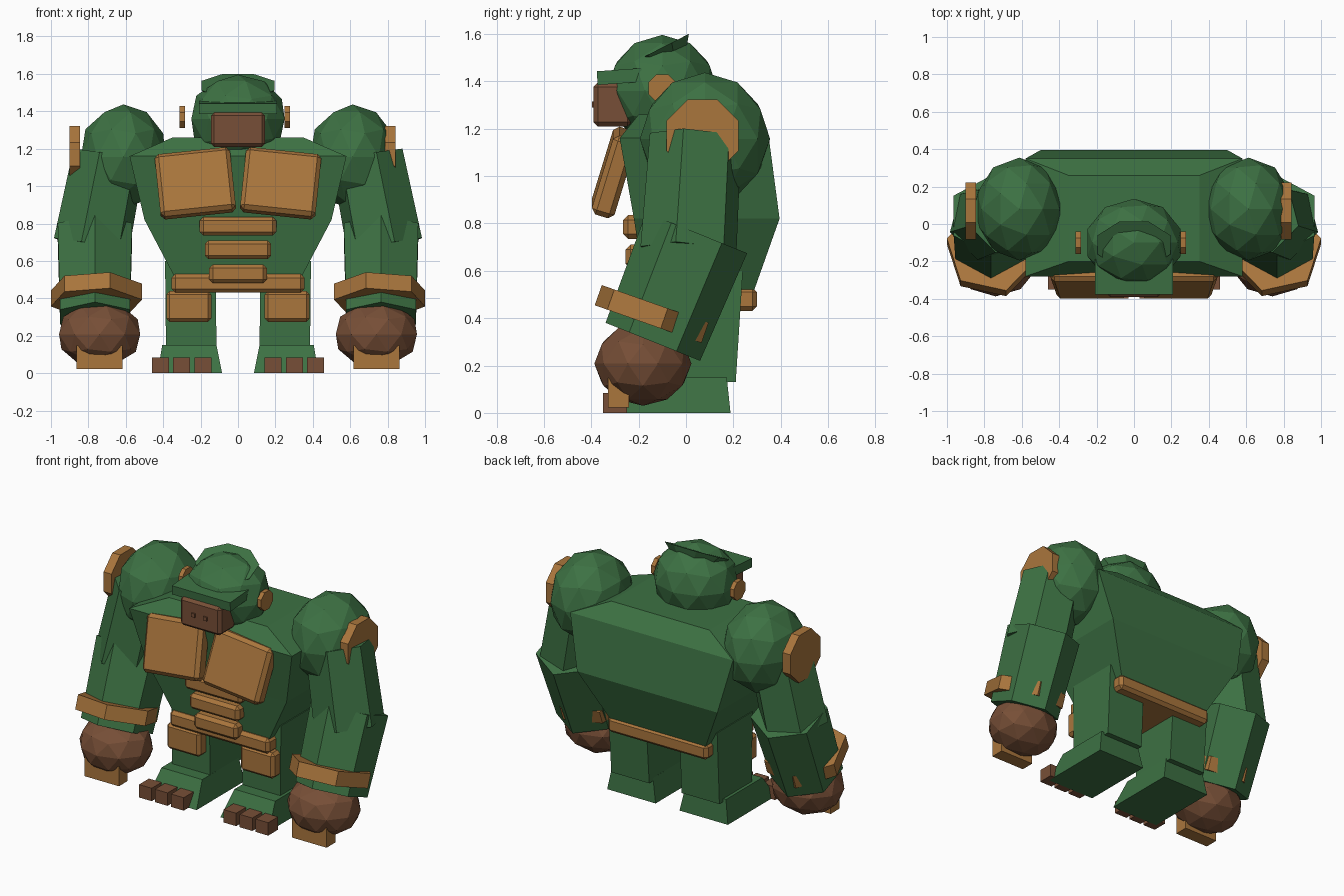
import bpy, bmesh, math
from mathutils import Vector, Matrix, Euler

if "Cube" in bpy.data.objects:
    bpy.data.objects.remove(bpy.data.objects["Cube"])


def material(name, rgb):
    m = bpy.data.materials.new(name)
    m.diffuse_color = (*rgb, 1)
    m.use_nodes = True
    m.node_tree.nodes["Principled BSDF"].inputs["Base Color"].default_value = m.diffuse_color
    return m


GREEN = material("green", (0.046, 0.165, 0.056))
TAN = material("tan", (0.40, 0.18, 0.046))
BROWN = material("brown", (0.185, 0.078, 0.038))


def finish(name, bm, mat, bevel=0.0):
    bmesh.ops.recalc_face_normals(bm, faces=bm.faces)
    me = bpy.data.meshes.new(name)
    bm.to_mesh(me)
    bm.free()
    me.materials.append(mat)
    ob = bpy.data.objects.new(name, me)
    bpy.context.collection.objects.link(ob)
    if bevel:
        mod = ob.modifiers.new("bevel", 'BEVEL')
        mod.width = bevel
        mod.segments = 1
    return ob


def placed(loc, size, rot):
    r = Euler([math.radians(a) for a in rot]).to_matrix().to_4x4()
    return Matrix.Translation(loc) @ r @ Matrix.Diagonal((*size, 1))


def box(name, loc, size, mat, bevel=0.0, rot=(0, 0, 0)):
    bm = bmesh.new()
    bmesh.ops.create_cube(bm, size=1, matrix=placed(loc, size, rot))
    return finish(name, bm, mat, bevel)


def ball(name, loc, radii, mat, rot=(0, 0, 0)):
    bm = bmesh.new()
    bmesh.ops.create_icosphere(bm, subdivisions=2, radius=1, matrix=placed(loc, radii, rot))
    return finish(name, bm, mat)


def tube(name, bottom, top, r1, r2, mat, sides=6, yaw=0):
    """Capped prism between two points."""
    a, b = Vector(bottom), Vector(top)
    d = b - a
    q = Vector((0, 0, 1)).rotation_difference(d).to_matrix().to_4x4()
    m = Matrix.Translation((a + b) / 2) @ q @ Matrix.Rotation(math.radians(yaw), 4, 'Z')
    bm = bmesh.new()
    bmesh.ops.create_cone(bm, cap_ends=True, segments=sides, radius1=r1, radius2=r2,
                          depth=d.length, matrix=m)
    return finish(name, bm, mat)


def loft(name, sections, mat):
    """Stack of rectangles: (z, x0, x1, y0, y1), bottom to top."""
    bm = bmesh.new()
    rings = [[bm.verts.new(p) for p in ((x0, y0, z), (x1, y0, z), (x1, y1, z), (x0, y1, z))]
             for z, x0, x1, y0, y1 in sections]
    for lo, hi in zip(rings, rings[1:]):
        for i in range(4):
            j = (i + 1) % 4
            bm.faces.new((lo[i], lo[j], hi[j], hi[i]))
    bm.faces.new(rings[0])
    bm.faces.new(rings[-1])
    return finish(name, bm, mat)


# Torso and belt
loft("torso", [(0.44, -0.30, 0.30, -0.16, 0.26), (0.82, -0.50, 0.50, -0.22, 0.395),
               (1.16, -0.58, 0.58, -0.28, 0.35), (1.26, -0.35, 0.35, -0.20, 0.26)], GREEN)
box("belt", (0, 0.05, 0.48), (0.71, 0.50, 0.10), TAN, 0.02)

# Belly plates
for i, (z, w, y) in enumerate(((0.785, 0.41, -0.215), (0.66, 0.355, -0.205), (0.532, 0.31, -0.19))):
    box(f"belly_plate_{i + 1}", (0, y, z), (w, 0.10, 0.10), TAN, 0.02)

# Head, cap flap, brow, muzzle and nostrils
ball("head", (0, -0.10, 1.36), (0.262, 0.235, 0.236), GREEN)
flap = tube("cap_flap", (0, 0, -0.025), (0, 0, 0.025), 0.11, 0.15, GREEN, 8, 22.5)
flap.data.transform(placed((0, -0.10, 1.515), (1.4, 1.0, 1.0), (27, 0, 0)))
box("brow", (0, -0.28, 1.42), (0.415, 0.19, 0.058), GREEN, rot=(4, 0, 0))
box("muzzle", (0, -0.31, 1.302), (0.29, 0.16, 0.185), BROWN, 0.018)
for s in (-1, 1):
    box("nostril", (0.043 * s, -0.393, 1.302), (0.025, 0.009, 0.025), BROWN)

# Ear and shoulder discs
for side, ear_x, disc_x in (("left", -0.298, -0.872), ("right", 0.263, 0.815)):
    tube(f"{side}_ear", (ear_x - 0.014, -0.10, 1.37), (ear_x + 0.014, -0.10, 1.37),
         0.064, 0.064, TAN, 8, 22.5)
    tube(f"{side}_shoulder_disc", (disc_x - 0.028, 0.07, 1.17), (disc_x + 0.028, 0.07, 1.17),
         0.165, 0.165, TAN, 8, 22.5)

for s, side in ((-1, "left"), (1, "right")):
    # Chest plate
    box(f"{side}_chest_plate", (0.228 * s, -0.305, 1.015), (0.405, 0.10, 0.35), TAN, 0.022,
        rot=(-17, 6 * s, 0))

    # Arm
    ball(f"{side}_shoulder", (0.613 * s, 0.08, 1.157), (0.238, 0.275, 0.28), GREEN)
    tube(f"{side}_upper_arm", (0.785 * s, 0.01, 0.68), (0.69 * s, 0.04, 1.16),
         0.21, 0.20, GREEN, 6, 15 * s)
    tube(f"{side}_forearm", (0.765 * s, -0.14, 0.30), (0.765 * s, 0.045, 0.76),
         0.215, 0.23, GREEN)
    tube(f"{side}_cuff", (0.757 * s, -0.16, 0.375), (0.757 * s, -0.185 + 0.055, 0.46),
         0.25, 0.25, TAN, 6, -17 * s)
    ball(f"{side}_fist", (0.74 * s, -0.182, 0.208), (0.228, 0.205, 0.178), BROWN)
    box(f"{side}_knuckle", (0.74 * s, -0.285, 0.085), (0.245, 0.09, 0.125), TAN)

    # Leg, thigh plate, foot and toes
    def span(a, b):
        return sorted((a * s, b * s))

    loft(f"{side}_leg", [(0.13, *span(0.115, 0.385), -0.12, 0.21),
                         (0.60, *span(0.12, 0.39), -0.12, 0.24)], GREEN)
    box(f"{side}_thigh_plate", (0.263 * s, -0.145, 0.357), (0.24, 0.09, 0.165), TAN, 0.018)
    loft(f"{side}_foot", [(0, *span(0.085, 0.43), -0.30, 0.188),
                          (0.15, *span(0.115, 0.405), -0.20, 0.172)], GREEN)
    for i, x in enumerate((0.187, 0.302, 0.415)):
        box(f"{side}_toe_{i + 1}", (x * s, -0.30, 0.042), (0.09, 0.10, 0.083), BROWN)
